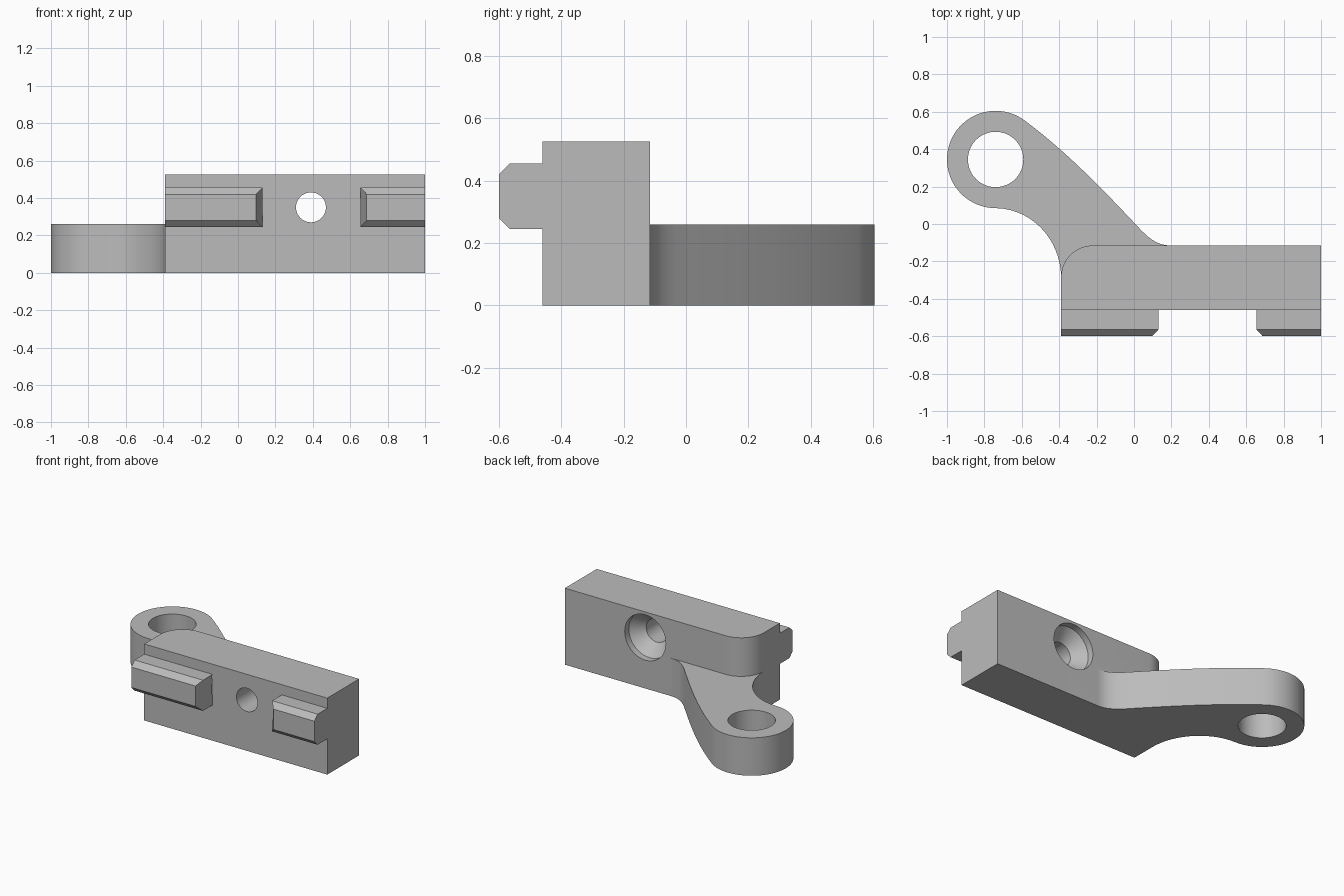
import bpy
import bmesh
from math import cos, sin, pi, radians
from mathutils import Vector
from mathutils.geometry import interpolate_bezier

if "Cube" in bpy.data.objects:
    bpy.data.objects.remove(bpy.data.objects["Cube"], do_unlink=True)

grey = bpy.data.materials.new("plain grey")
grey.use_nodes = True
grey.diffuse_color = (0.5, 0.5, 0.5, 1)
grey.node_tree.nodes["Principled BSDF"].inputs["Base Color"].default_value = grey.diffuse_color


def prism(name, points, offset, adjust=None):
    """Extrude a closed 3D outline along an offset vector."""
    bm = bmesh.new()
    face = bm.faces.new([bm.verts.new(p) for p in points])
    new = bmesh.ops.extrude_face_region(bm, geom=[face])["geom"]
    bmesh.ops.translate(bm, vec=offset, verts=[v for v in new if isinstance(v, bmesh.types.BMVert)])
    if adjust:
        adjust(bm)
    bmesh.ops.recalc_face_normals(bm, faces=bm.faces)
    mesh = bpy.data.meshes.new(name)
    bm.to_mesh(mesh)
    bm.free()
    mesh.materials.append(grey)
    obj = bpy.data.objects.new(name, mesh)
    bpy.context.collection.objects.link(obj)
    return obj


def arc(cx, cy, r, start, end, n):
    angles = [radians(start + (end - start) * i / n) for i in range(n + 1)]
    return [(cx + r * cos(a), cy + r * sin(a), 0) for a in angles]


def bezier(a, b, c, d, n=16):
    pts = interpolate_bezier(*[Vector((*p, 0)) for p in (a, b, c, d)], n)
    return [tuple(p) for p in pts]


def combine(target, other, operation):
    mod = target.modifiers.new("join", "BOOLEAN")
    mod.operation = operation
    mod.solver = "EXACT"
    mod.object = other
    bpy.context.view_layer.objects.active = target
    bpy.ops.object.modifier_apply(modifier=mod.name)
    bpy.data.objects.remove(other, do_unlink=True)


# Main block with one rounded rear corner
LEFT, FRONT, BACK, TOP = -0.39, -0.46, -0.115, 0.525
corner = 0.17
outline = [(LEFT, FRONT, 0), (1, FRONT, 0), (1, BACK, 0)]
outline += arc(LEFT + corner, BACK - corner, corner, 90, 180, 16)
bracket = prism("bracket", outline, (0, 0, TOP))

# Swept arm ending in a round eye
eye = (-0.74, 0.345)
arm_outline = arc(*eye, 0.26, 52, 270, 48)
arm_outline += bezier((-0.74, 0.085), (-0.53, 0.08), (LEFT, -0.1), (LEFT, -0.285))[1:]
arm_outline += [(LEFT + 0.05, -0.35, 0), (0.2, -0.3, 0)]
arm_outline += bezier((0.2, BACK), (0.13, BACK), (0.09, -0.085), (0.035, -0.03))
arm_outline += bezier((0.035, -0.03), (-0.17, 0.19), (-0.36, 0.385), (-0.58, 0.55))[1:-1]
combine(bracket, prism("arm", arm_outline, (0, 0, 0.26)), "UNION")

# Chamfered front tabs, flush with the block at their outer ends
tab_profile = [(-0.4, 0.245), (-0.565, 0.245), (-0.6, 0.28),
               (-0.6, 0.42), (-0.565, 0.455), (-0.4, 0.455)]
for side, outer, inner in (("right", LEFT, 0.13), ("left", 1, 0.655)):
    def chamfer(bm, outer=outer, inner=inner):
        for v in bm.verts:
            if v.co.y < -0.59 and abs(v.co.x - inner) < 0.001:
                v.co.x += 0.033 if outer > inner else -0.033
    tab = prism(side + "_tab", [(outer, y, z) for y, z in tab_profile],
                (inner - outer, 0, 0), chamfer)
    combine(bracket, tab, "UNION")

# Eye hole
eye_cutter = prism("eye_cutter", [(x, y, -0.1) for x, y, _ in arc(*eye, 0.148, 0, 360, 64)[:-1]],
                   (0, 0, 0.5))
combine(bracket, eye_cutter, "DIFFERENCE")

# Countersunk screw hole, turned as rings along y
rings = [(-0.55, 0.08), (BACK - 0.125, 0.08), (BACK - 0.045, 0.156), (0, 0.156)]
bm = bmesh.new()
n = 48
loops = [[bm.verts.new((0.39 + r * cos(2 * pi * i / n), y, 0.35 + r * sin(2 * pi * i / n)))
          for i in range(n)] for y, r in rings]
for a, b in zip(loops, loops[1:]):
    for i in range(n):
        j = (i + 1) % n
        bm.faces.new((a[i], a[j], b[j], b[i]))
bm.faces.new(loops[0])
bm.faces.new(loops[-1])
bmesh.ops.recalc_face_normals(bm, faces=bm.faces)
mesh = bpy.data.meshes.new("screw_cutter")
bm.to_mesh(mesh)
bm.free()
mesh.materials.append(grey)
screw_cutter = bpy.data.objects.new("screw_cutter", mesh)
bpy.context.collection.objects.link(screw_cutter)
combine(bracket, screw_cutter, "DIFFERENCE")

# Smooth curved walls, crisp edges
bpy.ops.object.select_all(action="DESELECT")
bracket.select_set(True)
bpy.context.view_layer.objects.active = bracket
bpy.ops.object.shade_smooth_by_angle(angle=radians(25))
